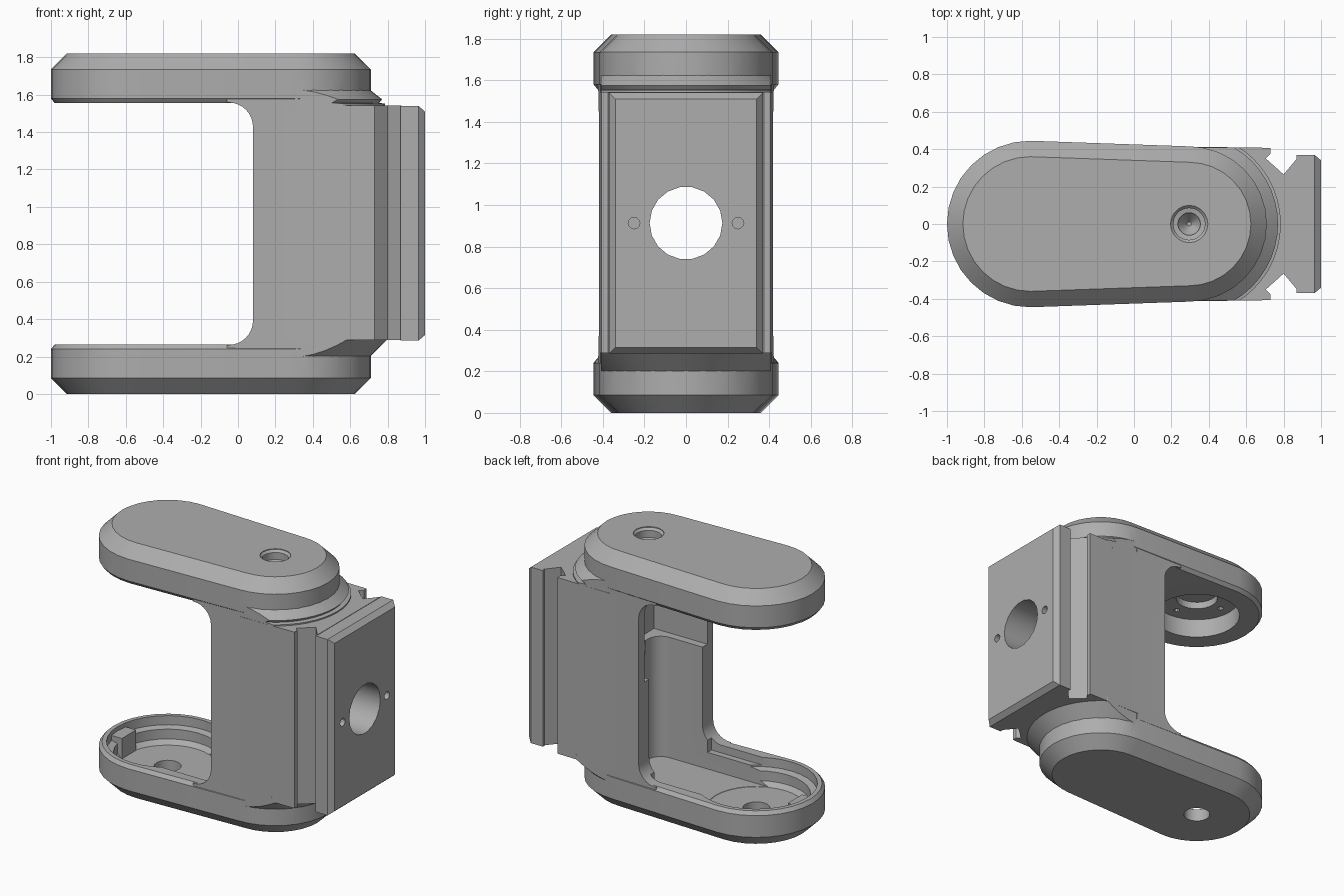
import bpy, bmesh
from math import pi, sin, cos, radians

cube = bpy.data.objects.get("Cube")
if cube:
    bpy.data.objects.remove(cube, do_unlink=True)

grey = bpy.data.materials.new("neutral grey")
grey.use_nodes = True
shade = (0.42, 0.42, 0.42, 1)
grey.diffuse_color = shade
grey.node_tree.nodes["Principled BSDF"].inputs["Base Color"].default_value = shade

LEFT, RIGHT = -0.555, 0.295     # arm end centres
R_LEFT, R_RIGHT = 0.445, 0.415  # arm end radii


def arc(cx, cy, r, a0, a1, n):
    angles = [radians(a0 + (a1 - a0) * i / n) for i in range(n + 1)]
    return [(cx + r * cos(a), cy + r * sin(a)) for a in angles]


def circle(cx, cy, r, n=32):
    return arc(cx, cy, r, 0, 360, n)[:-1]


def slot(inset):
    return (arc(RIGHT, 0, R_RIGHT - inset, -90, 90, 16)
            + arc(LEFT, 0, R_LEFT - inset, 90, 270, 16))


def rect(a0, a1, b0, b1):
    return [(a0, b0), (a1, b0), (a1, b1), (a0, b1)]


def mirrored(half):
    return half + [(x, -y) for x, y in reversed(half)]


def loft(name, rings, axis="z"):
    """Solid through rings of (outline, height) stacked along an axis."""
    place = {"z": lambda a, b, h: (a, b, h),
             "y": lambda a, b, h: (a, h, b),
             "x": lambda a, b, h: (h, a, b)}[axis]
    bm = bmesh.new()
    loops = [[bm.verts.new(place(a, b, h)) for a, b in pts] for pts, h in rings]
    bm.faces.new(loops[0])
    bm.faces.new(loops[-1])
    for lo, hi in zip(loops, loops[1:]):
        for i in range(len(lo)):
            j = (i + 1) % len(lo)
            bm.faces.new((lo[i], lo[j], hi[j], hi[i]))
    bmesh.ops.recalc_face_normals(bm, faces=bm.faces)
    mesh = bpy.data.meshes.new(name)
    bm.to_mesh(mesh)
    bm.free()
    mesh.materials.append(grey)
    ob = bpy.data.objects.new(name, mesh)
    bpy.context.collection.objects.link(ob)
    return ob


def prism(name, pts, h0, h1, axis="z"):
    return loft(name, [(pts, h0), (pts, h1)], axis)


def combine(target, tool, mode):
    mod = target.modifiers.new("combine", "BOOLEAN")
    mod.operation, mod.solver, mod.object = mode, "EXACT", tool
    bpy.context.view_layer.objects.active = target
    bpy.ops.object.modifier_apply(modifier=mod.name)
    bpy.data.objects.remove(tool, do_unlink=True)


# Arms with a chamfered outer face and a softened inner rim
bracket = loft("bracket", [(slot(0.085), 0), (slot(0), 0.085),
                           (slot(0), 0.24), (slot(0.02), 0.265)])
upper_arm = loft("upper_arm", [(slot(0.02), 1.555), (slot(0), 1.58),
                               (slot(0), 1.735), (slot(0.085), 1.82)])

# Web joining the arms, with a rounded window edge
web = prism("web", mirrored([(-0.06, 0.424), (0.32, 0.412)]), 0.12, 1.7)
window = prism("window", [(-0.5, 0.262)] + arc(-0.05, 0.392, 0.13, -90, 0, 8)
               + arc(-0.05, 1.428, 0.13, 0, 90, 8) + [(-0.5, 1.558)], -1, 1, "y")
combine(web, window, "DIFFERENCE")

# Back block with dovetail neck
back = prism("back_block", mirrored([(0.25, 0.414), (0.73, 0.407), (0.73, 0.375),
             (0.705, 0.35), (0.8, 0.265), (0.875, 0.355)]), 0.287, 1.543)

# Mounting plate with chamfered front edges
outer, inner = rect(-0.37, 0.37, 0.285, 1.54), rect(-0.34, 0.34, 0.315, 1.51)
plate = loft("mounting_plate", [(outer, 0.87), (outer, 0.965), (inner, 1.0)], "x")

# Conical flares between the arms and the back block
lower_flare = loft("lower_flare", [(circle(RIGHT, 0, r, 48), z) for r, z in
                   ((0.41, 0.15), (0.412, 0.2), (0.5, 0.288), (0.5, 0.32))])
upper_flare = loft("upper_flare", [(circle(RIGHT, 0, r, 48), z) for r, z in
                   ((0.49, 1.5), (0.49, 1.552), (0.46, 1.556), (0.475, 1.575),
                    (0.412, 1.625), (0.41, 1.68))])
for flare in (lower_flare, upper_flare):
    combine(flare, prism("trim", rect(0.2, 1, -0.41, 0.41), 0, 2), "INTERSECT")

for part in (upper_arm, web, back, plate, lower_flare, upper_flare):
    combine(bracket, part, "UNION")

# Inner channel: wide above, narrower below, running into the lower arm
cutters = [
    prism("upper_channel", rect(-0.2, 0.5, -0.355, 0.355), 0.95, 1.54),
    prism("lower_channel", [(-0.5, -0.3)] + arc(0.34, -0.2, 0.1, -90, 0, 6)
          + arc(0.34, 0.2, 0.1, 0, 90, 6) + [(-0.5, 0.3)], 0.092, 1.0),
    prism("channel_rim", rect(-0.45, 0.04, -0.345, 0.345), 0.21, 0.4),
    # Lower arm pocket and floor hole
    loft("lower_pocket", [(circle(LEFT, 0, r), z) for r, z in
         ((0.32, 0.09), (0.35, 0.12), (0.35, 0.19), (0.395, 0.2), (0.395, 0.5))]),
    prism("floor_hole", circle(LEFT, 0, 0.088, 20), -0.1, 0.2),
    # Upper arm pocket with its recess
    prism("upper_pocket", circle(LEFT, 0, 0.29), 1.4, 1.69),
    prism("upper_recess", circle(LEFT, 0, 0.14, 24), 1.6, 1.74),
    # Countersunk hole in the top
    loft("countersink", [(circle(RIGHT, 0, r, 20), z) for r, z in
         ((0.012, 1.66), (0.06, 1.72), (0.06, 1.745), (0.085, 1.75),
          (0.085, 1.8), (0.1, 1.815), (0.1, 1.9))]),
    # Cable hole through the mounting plate
    prism("cable_hole", circle(0, 0.913, 0.175, 18), 0.3, 1.2, "x"),
]
for side in (-1, 1):
    cutters.append(prism("plate_screw", circle(side * 0.25, 0.913, 0.028, 12),
                         0.88, 1.1, "x"))
    for dx, dy in ((0.21, 0), (0, 0.21)):
        cutters.append(prism("pocket_screw", circle(LEFT + side * dx, side * dy, 0.02, 10),
                             1.6, 1.73))
for cutter in cutters:
    combine(bracket, cutter, "DIFFERENCE")

# Locating tab at the tip of the lower pocket
tab = prism("locating_tab", rect(-0.97, -0.86, -0.08, 0.08), 0.07, 0.235)

for ob in (bracket, tab):
    bpy.ops.object.select_all(action="DESELECT")
    ob.select_set(True)
    bpy.context.view_layer.objects.active = ob
    bpy.ops.object.shade_smooth_by_angle(angle=radians(25))
